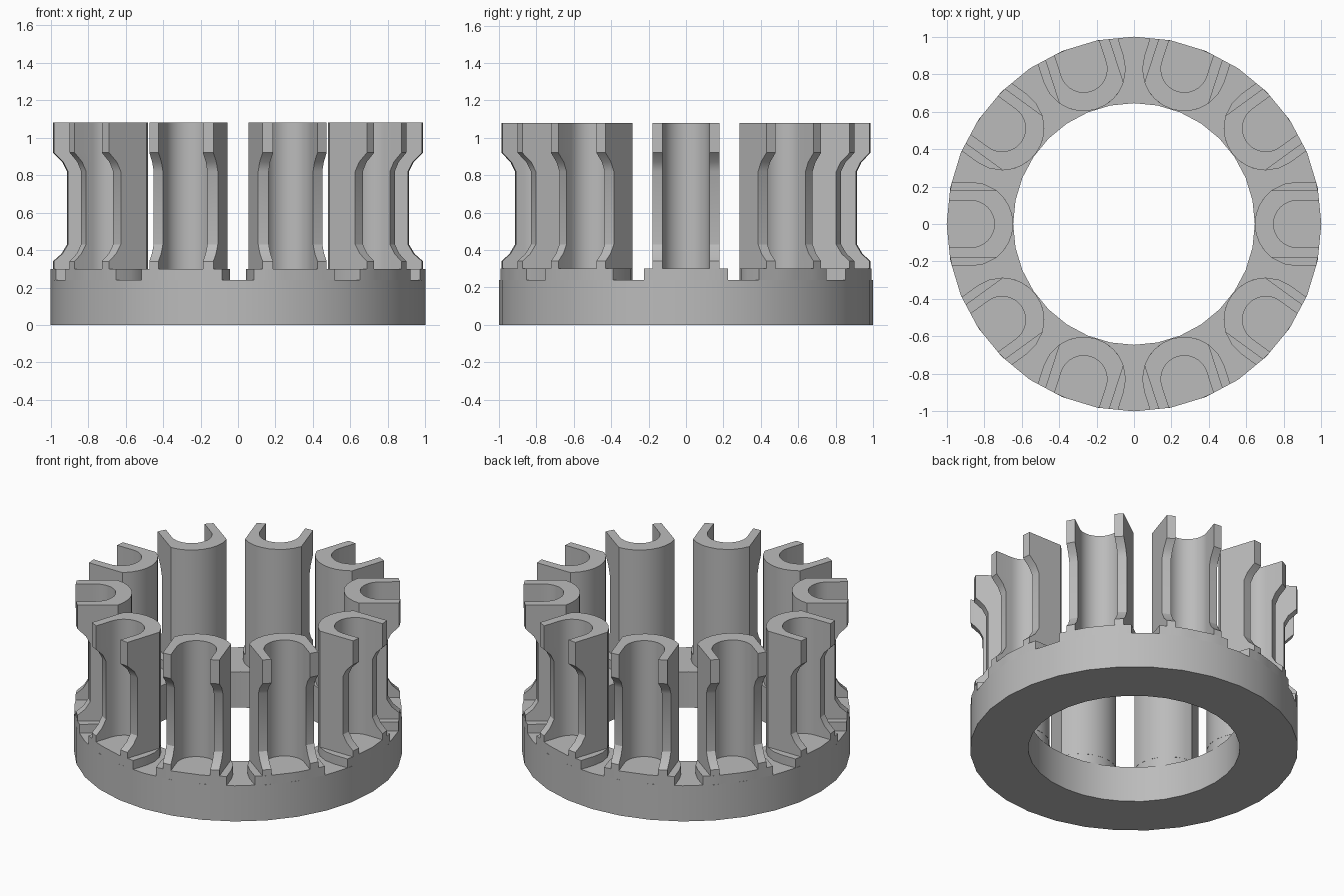
import bpy, bmesh
from math import sin, cos, pi, sqrt, radians, asin, atan2, tau

if "Cube" in bpy.data.objects:
    bpy.data.objects.remove(bpy.data.objects["Cube"], do_unlink=True)

SIDES, CUPS = 32, 10
R_IN, FLOOR, SEAT, TOP = 0.645, 0.24, 0.30, 1.08
CENTRE, SHELL, BORE, HALF = 0.87, 0.225, 0.125, 0.18

grey = bpy.data.materials.new("mid grey")
grey.use_nodes = True
grey.diffuse_color = (0.5, 0.5, 0.5, 1)
grey.node_tree.nodes["Principled BSDF"].inputs["Base Color"].default_value = (0.5, 0.5, 0.5, 1)


def rim_x(y, radius, turn):
    """Local x where a line at offset y meets the many-sided rim."""
    step = tau / SIDES
    off = (atan2(y, sqrt(radius**2 - y**2)) + turn) % step - step / 2
    r = radius * cos(step / 2) / cos(off)
    return sqrt(r * r - y * y)


def loft(name, loops, turn=0, closed=False):
    """Skin matching loops; cap the ends, or join last to first."""
    bm = bmesh.new()
    rings = [[bm.verts.new((x * cos(turn) - y * sin(turn),
                            x * sin(turn) + y * cos(turn), z))
              for x, y, z in loop] for loop in loops]
    for a, b in zip(rings, rings[1:] + (rings[:1] if closed else [])):
        for i in range(len(a)):
            j = (i + 1) % len(a)
            bm.faces.new((a[i], a[j], b[j], b[i]))
    if not closed:
        bm.faces.new(rings[0])
        bm.faces.new(rings[-1])
    bmesh.ops.recalc_face_normals(bm, faces=bm.faces)
    me = bpy.data.meshes.new(name)
    bm.to_mesh(me)
    bm.free()
    me.materials.append(grey)
    ob = bpy.data.objects.new(name, me)
    bpy.context.collection.objects.link(ob)
    bpy.ops.object.select_all(action='DESELECT')
    ob.select_set(True)
    bpy.context.view_layer.objects.active = ob
    bpy.ops.object.shade_smooth_by_angle(angle=radians(30))


def arc(radius, half_angle, n):
    """Arc bulging toward the hub, from +y to -y."""
    pts = [half_angle * (1 - 2 * i / n) for i in range(n + 1)]
    return [(CENTRE - radius * cos(t), radius * sin(t)) for t in pts]


# Base ring
section = [(R_IN, 0), (1, 0), (1, FLOOR), (R_IN, FLOOR)]
loft("base_ring", [[(r * cos(tau * i / SIDES), r * sin(tau * i / SIDES), z)
                    for i in range(SIDES)] for r, z in section], closed=True)

# Rim radius of the cup openings at each height, waisted in the middle
waist = [(SEAT, 1), (0.34, 1), (0.38, 0.955), (0.43, 0.925), (0.82, 0.925),
         (0.87, 0.95), (0.92, 1), (TOP, 1)]

for k in range(CUPS):
    turn = tau * k / CUPS
    # Raised seat under each cup
    seat = arc(SHELL, pi / 2, 10)
    seat += [(rim_x(y, 1, turn), y) for y in
             [SHELL * (i / 4 - 1) for i in range(9)]]
    loft(f"cup_seat_{k + 1}", [[(x, y, z) for x, y in seat] for z in (FLOOR, SEAT)], turn)

    # Open-fronted cup: round back, flat flanks, round bore
    outer = arc(SHELL, asin(HALF / SHELL), 8)
    inner = arc(BORE, pi / 2, 16)[::-1]
    loops = []
    for z, r in waist:
        ends = [(rim_x(y, r, turn), y) for y in (HALF, -HALF, -BORE, BORE)]
        outline = ends[:1] + outer + ends[1:3] + inner + ends[3:]
        loops.append([(x, y, z) for x, y in outline])
    loft(f"cup_wall_{k + 1}", loops, turn)
